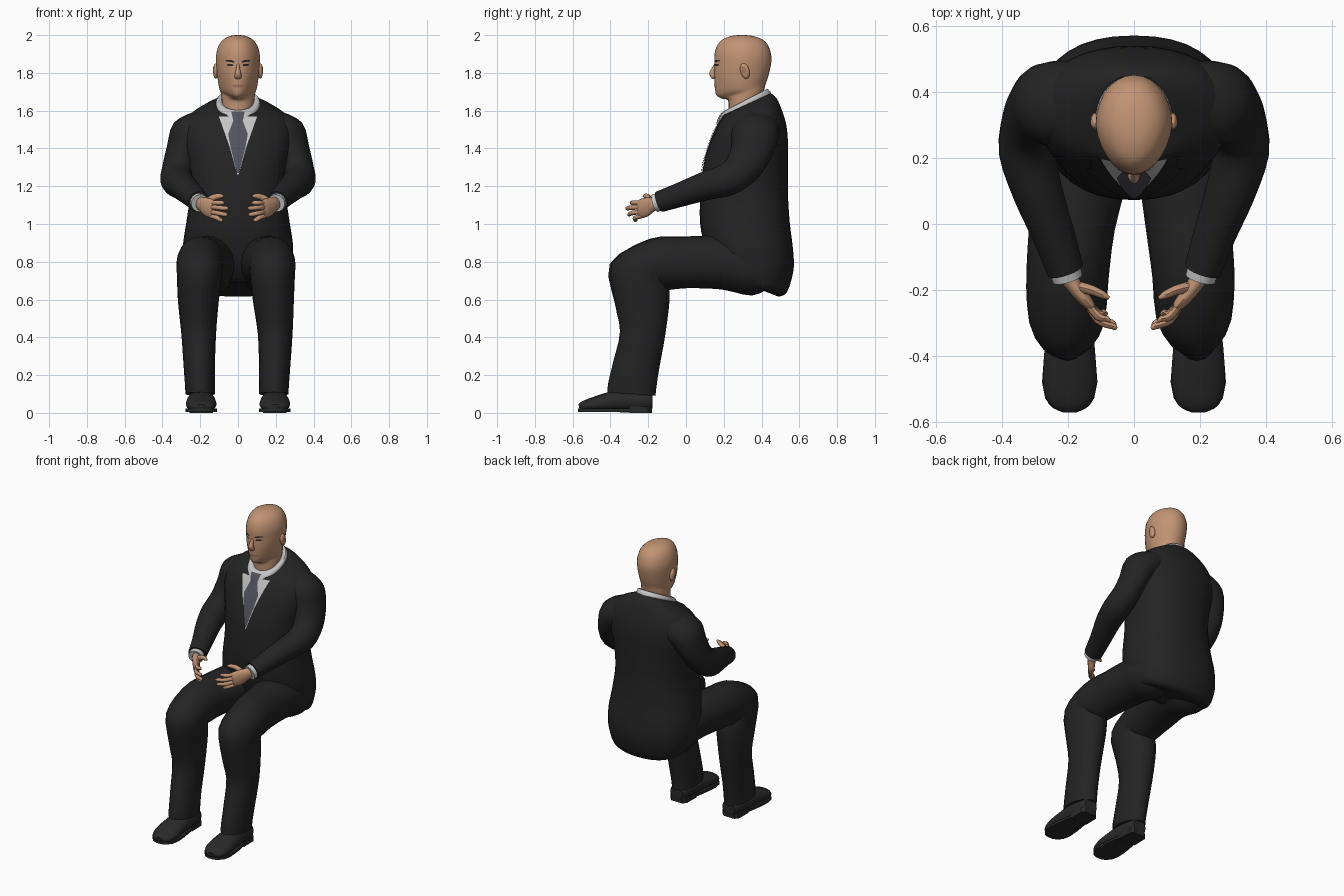
import bpy, bmesh, math
from mathutils import Vector
from mathutils.bvhtree import BVHTree


def colour(name, r, g, b):
    m = bpy.data.materials.new(name)
    m.diffuse_color = (r, g, b, 1)
    return m


SKIN = colour("skin", 0.54, 0.295, 0.175)
LIPS = colour("lips", 0.38, 0.18, 0.115)
SUIT = colour("suit_black", 0.017, 0.017, 0.018)
SHOE = colour("shoe_leather", 0.022, 0.022, 0.022)
SHIRT = colour("shirt_white", 0.56, 0.56, 0.56)
TIE = colour("tie_grey", 0.085, 0.085, 0.115)
DARK = colour("brow_dark", 0.03, 0.02, 0.015)


def finish(name, bm, mat, angle=45, recalc=True):
    if recalc:
        bmesh.ops.recalc_face_normals(bm, faces=bm.faces)
    me = bpy.data.meshes.new(name)
    bm.to_mesh(me)
    bm.free()
    me.materials.append(mat)
    me.shade_smooth()
    me.set_sharp_from_angle(angle=math.radians(angle))
    ob = bpy.data.objects.new(name, me)
    bpy.context.collection.objects.link(ob)
    return ob


def skin_rings(name, rings, mat, steps=3, caps=True):
    """Smooth surface through a list of equal-length vertex rings."""
    fine = []
    for i in range(len(rings) - 1):
        p0, p1 = rings[max(i - 1, 0)], rings[i]
        p2, p3 = rings[i + 1], rings[min(i + 2, len(rings) - 1)]
        for k in range(steps):
            t = k / steps
            fine.append([0.5 * (2 * b + (c - a) * t + (2 * a - 5 * b + 4 * c - d) * t * t
                                + (3 * b - a - 3 * c + d) * t ** 3)
                         for a, b, c, d in zip(p0, p1, p2, p3)])
    fine.append(rings[-1])
    bm = bmesh.new()
    vs = [[bm.verts.new(p) for p in ring] for ring in fine]
    n = len(rings[0])
    for a, b in zip(vs, vs[1:]):
        for j in range(n):
            bm.faces.new((a[j], a[(j + 1) % n], b[(j + 1) % n], b[j]))
    if caps:
        bm.faces.new(vs[0])
        bm.faces.new(vs[-1])
    return finish(name, bm, mat)


def body(name, rows, mat, power=2.0, n=28, caps=True, steps=3):
    """Rows: z front, z back, y front, y back, half width, front narrowing."""
    rings = []
    for zf, zb, yf, yb, hw, egg in rows:
        ring = []
        for j in range(n):
            a = 2 * math.pi * j / n
            c, s = math.cos(a), math.sin(a)
            u = math.copysign(abs(c) ** (2 / power), c)
            v = math.copysign(abs(s) ** (2 / power), s)
            f = (v + 1) / 2
            ring.append(Vector((u * hw * (1 - egg * max(0, -v)), yf + (yb - yf) * f, zf + (zb - zf) * f)))
        rings.append(ring)
    return skin_rings(name, rings, mat, steps, caps)


def limb(name, pts, mat, ref=(1, 0, 0), n=16, caps=True, steps=3):
    """Points: x, y, z, radius along ref, radius across ref."""
    cs = [Vector(p[:3]) for p in pts]
    rings = []
    for i, p in enumerate(pts):
        t = (cs[min(i + 1, len(cs) - 1)] - cs[max(i - 1, 0)]).normalized()
        u = Vector(ref)
        u = (u - t * u.dot(t)).normalized()
        v = t.cross(u)
        rings.append([cs[i] + u * p[3] * math.cos(2 * math.pi * j / n)
                      + v * p[4] * math.sin(2 * math.pi * j / n) for j in range(n)])
    return skin_rings(name, rings, mat, steps, caps)


def panel(name, base, rows, mat, lift, cols=6, sub=5):
    """Thin plate laid on the front of base. Rows: z, x0, x1 going upward."""
    tree = BVHTree.FromPolygons([v.co for v in base.data.vertices],
                                [p.vertices[:] for p in base.data.polygons])
    bm = bmesh.new()
    grid = []
    for i in range((len(rows) - 1) * sub + 1):
        k = min(i // sub, len(rows) - 2)
        t = i / sub - k
        z, a, b = (p + (q - p) * t for p, q in zip(rows[k], rows[k + 1]))
        line = []
        for j in range(cols + 1):
            x = a + (b - a) * j / cols
            hit = tree.ray_cast(Vector((x, -1, z)), Vector((0, 1, 0)))[0]
            line.append(bm.verts.new((x, hit.y - lift, z)) if hit else None)
        grid.append(line)
    for r, s in zip(grid, grid[1:]):
        for j in range(cols):
            q = (r[j], r[j + 1], s[j + 1], s[j])
            if all(q):
                f = bm.faces.new(q)
                f.normal_update()
                if f.normal.y > 0:
                    f.normal_flip()
    return finish(name, bm, mat, recalc=False)


def ball(name, loc, size, mat, tilt=0):
    bm = bmesh.new()
    bmesh.ops.create_uvsphere(bm, u_segments=16, v_segments=10, radius=1)
    for v in bm.verts:
        v.co = Vector(a * b for a, b in zip(v.co, size))
    ob = finish(name, bm, mat)
    ob.location = loc
    ob.rotation_euler.x = tilt
    return ob


# Jacket body, its neckline dropping toward the front
jacket = body("jacket", [
    (.69, .615, .30, .49, .17, 0), (.695, .64, .21, .535, .25, 0), (.78, .76, .14, .57, .285, 0),
    (.88, .88, .10, .565, .292, 0), (1.0, 1.0, .075, .55, .275, 0), (1.15, 1.15, .075, .54, .255, 0),
    (1.3, 1.3, .09, .54, .265, 0), (1.42, 1.43, .125, .54, .29, 0), (1.49, 1.53, .152, .53, .292, 0),
    (1.54, 1.61, .175, .505, .255, 0), (1.572, 1.665, .19, .48, .18, 0), (1.58, 1.692, .205, .45, .12, 0)],
    SUIT, power=2.3, n=36)

# Shirt, collar, tie and lapels laid on the chest
panel("shirt_front", jacket, [(1.26, -.003, .003), (1.4, -.042, .042), (1.47, -.066, .066), (1.57, -.102, .102)],
      SHIRT, .004)
panel("tie", jacket, [(1.27, -.005, .005), (1.4, -.038, .038), (1.475, -.052, .052), (1.55, -.024, .024)], TIE, .008)
for s in (-1, 1):
    panel("lapel", jacket, [(1.22, 0, s * .004), (1.4, s * .042, s * .1), (1.5, s * .077, s * .15),
                            (1.51, s * .08, s * .13), (1.57, s * .102, s * .135)], SUIT, .006)
collar = body("shirt_collar", [
    (1.53, 1.66, .165, .455, .108, 0), (1.575, 1.695, .183, .45, .117, 0),
    (1.602, 1.715, .21, .43, .108, 0), (1.60, 1.70, .235, .41, .08, 0)], SHIRT, n=36, caps=False)
panel("tie_knot", collar, [(1.535, -.021, .021), (1.56, -.028, .028), (1.596, -.036, .036)], TIE, .006)

# Head and neck
head = body("head", [
    (1.54, 1.63, .23, .41, .08, 0), (1.61, 1.68, .226, .41, .085, 0), (1.655, 1.715, .222, .415, .09, .1),
    (1.664, 1.735, .19, .42, .093, .5), (1.683, 1.75, .16, .425, .099, .45), (1.73, 1.78, .153, .435, .106, .27),
    (1.79, 1.82, .149, .445, .112, .15), (1.85, 1.86, .15, .452, .116, .12), (1.90, 1.90, .151, .45, .115, .12),
    (1.945, 1.945, .165, .435, .102, .12), (1.977, 1.977, .193, .405, .077, .1), (1.995, 1.995, .24, .355, .043, 0),
    (2.0, 2.0, .28, .315, .012, 0)], SKIN)
limb("nose", [(0, .16, 1.855, .006, .005), (0, .148, 1.825, .010, .011), (0, .140, 1.797, .016, .018),
              (0, .147, 1.778, .019, .013), (0, .16, 1.772, .012, .006)], SKIN, n=10)
for s in (-1, 1):
    panel("eyebrow", head, [(1.856, s * .018, s * .03), (1.862, s * .02, s * .066), (1.868, s * .035, s * .064)],
          DARK, .003, 5, 2)
    panel("eye", head, [(1.836, s * .028, s * .05), (1.841, s * .023, s * .06), (1.847, s * .03, s * .055)],
          DARK, .003, 5, 2)
    ball("ear", (s * .118, .312, 1.81), (.014, .024, .042), SKIN, .25)
    ball("ear_hollow", (s * .128, .308, 1.815), (.005, .011, .021), LIPS, .25)
panel("mouth", head, [(1.722, -.02, .02), (1.73, -.036, .036), (1.738, -.018, .018)], LIPS, .003, 6, 2)


def sole(name, x, profile, z0, z1):
    bm = bmesh.new()
    loop = [(x + w, y) for y, w in profile] + [(x - w, y) for y, w in reversed(profile)]
    f = bm.faces.new([bm.verts.new((a, b, z0)) for a, b in loop])
    new = bmesh.ops.extrude_face_region(bm, geom=[f])["geom"]
    bmesh.ops.translate(bm, vec=(0, 0, z1 - z0), verts=[g for g in new if isinstance(g, bmesh.types.BMVert)])
    finish(name, bm, SHOE, 30)


for s in (-1, 1):
    def side(pts, shift=0):
        return [(s * (p[0] + shift), *p[1:]) for p in pts]

    # Sleeve growing out of the shoulder, cuff and hand
    limb("sleeve", side([
        (.12, .37, 1.52, .085, .11), (.195, .37, 1.505, .096, .125), (.262, .364, 1.467, .104, .126),
        (.296, .347, 1.39, .084, .114), (.316, .30, 1.30, .083, .10), (.325, .22, 1.235, .085, .088),
        (.293, .10, 1.20, .077, .075), (.245, -.03, 1.155, .065, .064), (.208, -.14, 1.118, .057, .056)]),
        SUIT, ref=(s, 0, .6), n=20)
    limb("shirt_cuff", side([(.215, -.12, 1.124, .047, .048), (.202, -.165, 1.11, .047, .048)]), SHIRT, steps=1)
    limb("palm", side([(.207, -.14, 1.112, .036, .028), (.19, -.175, 1.105, .038, .026),
                       (.165, -.21, 1.09, .05, .023), (.14, -.24, 1.08, .05, .019),
                       (.128, -.252, 1.075, .04, .012)]), SKIN, ref=(0, 0, 1))
    fingers = [(1.112, .072, -.295, 1.112), (1.09, .052, -.318, 1.083),
               (1.066, .055, -.308, 1.05), (1.044, .08, -.275, 1.02)]
    for z, tx, ty, tz in fingers:
        limb("finger", side([(.148, -.228, z, .012, .012), (.11, (ty - .245) / 2 - .01, (z + tz) / 2, .0125, .012),
                             (tx + .012, ty + .008, tz, .011, .01), (tx, ty, tz, .004, .004)]),
             SKIN, ref=(0, 0, 1), n=8)
    limb("thumb", side([(.175, -.19, 1.11, .018, .018), (.13, -.2, 1.14, .017, .015),
                        (.095, -.215, 1.148, .013, .012), (.075, -.225, 1.148, .005, .005)]),
         SKIN, ref=(0, 0, 1), n=8)

    # Trouser leg, with one knee slightly further out
    d = .022 if s < 0 else 0
    limb("trouser_leg", side([
        (.13, .47, .735, .09, .07), (.147, .38, .76, .135, .142),
        (.15, .2, .795, .14, .142), (.165 + d, .0, .797, .13, .137), (.18 + d, -.15 - d / 2, .785, .125, .14),
        (.182 + d, -.242 - d / 2, .735, .12, .16), (.188 + d, -.232, .59, .108, .145),
        (.197 + d / 2, -.230, .42, .092, .12), (.194 + d / 2, -.264, .25, .083, .123),
        (.19 + d / 2, -.285, .14, .079, .128), (.19 + d / 2, -.288, .1, .078, .128)]), SUIT, n=20)

    # Shoe with sole and heel
    limb("shoe", side([
        (.195, -.178, .06, .03, .03), (.195, -.19, .06, .055, .05), (.195, -.3, .065, .068, .062),
        (.195, -.40, .058, .078, .054), (.195, -.49, .043, .081, .04), (.195, -.545, .034, .064, .028),
        (.195, -.566, .03, .035, .016)]), SHOE)
    outline = [(-.18, .04), (-.2, .06), (-.3, .062), (-.4, .078), (-.48, .084), (-.53, .074), (-.56, .048), (-.572, .02)]
    sole("shoe_sole", s * .195, outline, .006, .022)
    sole("shoe_heel", s * .195, outline[:3], 0, .035)
